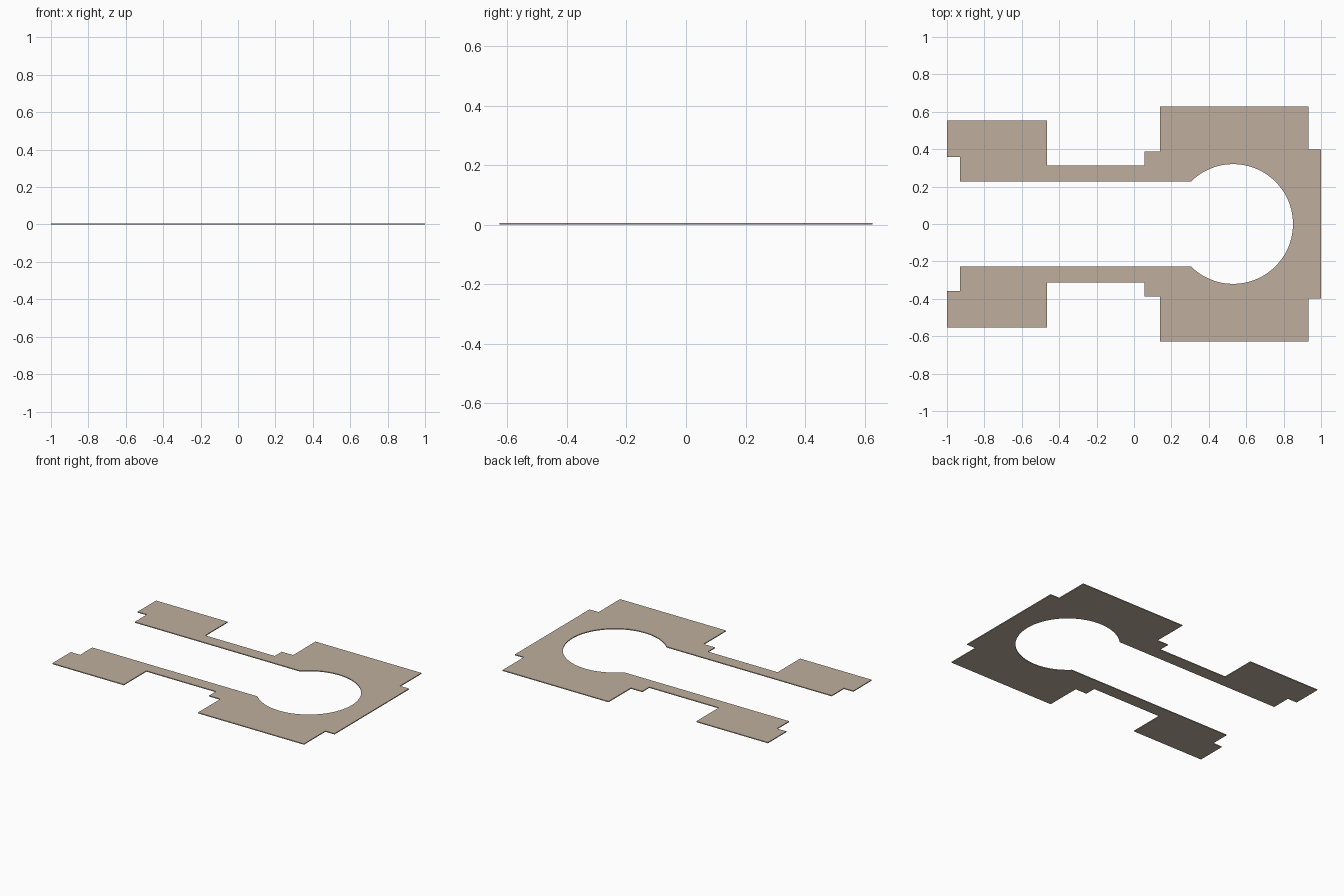
import bpy, bmesh, math

if "Cube" in bpy.data.objects:
    bpy.data.objects.remove(bpy.data.objects["Cube"])

THICK = 0.006
CX, R, SLOT = 0.53, 0.32, 0.227   # round opening centre, radius, slot half width

# Upper half of the outer outline, from the right edge round to the slot mouth
outer = [(1.0, 0.398), (0.932, 0.398), (0.932, 0.627), (0.14, 0.627),
         (0.14, 0.388), (0.055, 0.388), (0.055, 0.313), (-0.465, 0.313),
         (-0.465, 0.554), (-1.0, 0.554), (-1.0, 0.357), (-0.93, 0.357),
         (-0.93, SLOT)]

# Upper half of the round opening, from the slot to the far right point
start = math.pi - math.asin(SLOT / R)
steps = 40
arc = [(CX + R * math.cos(start * (1 - i / steps)),
        R * math.sin(start * (1 - i / steps))) for i in range(steps)]

# Mirror the half outline into one closed profile
half = outer + arc
profile = half + [(CX + R, 0.0)] + [(x, -y) for x, y in reversed(half)]

# Extrude the profile into a thin plate
bm = bmesh.new()
face = bm.faces.new([bm.verts.new((x, y, 0)) for x, y in profile])
ext = bmesh.ops.extrude_face_region(bm, geom=[face], use_keep_orig=True)
top = [g for g in ext["geom"] if isinstance(g, bmesh.types.BMVert)]
bmesh.ops.translate(bm, verts=top, vec=(0, 0, THICK))
bmesh.ops.recalc_face_normals(bm, faces=bm.faces)
caps = [f for f in bm.faces if len(f.verts) > 4]
bmesh.ops.triangulate(bm, faces=caps)

mesh = bpy.data.meshes.new("slotted_plate")
bm.to_mesh(mesh)
bm.free()
plate = bpy.data.objects.new("slotted_plate", mesh)
bpy.context.collection.objects.link(plate)

# Tan finish
mat = bpy.data.materials.new("tan")
mat.diffuse_color = (0.52, 0.43, 0.34, 1)
mat.use_nodes = True
mat.node_tree.nodes["Principled BSDF"].inputs["Base Color"].default_value = mat.diffuse_color
mesh.materials.append(mat)
